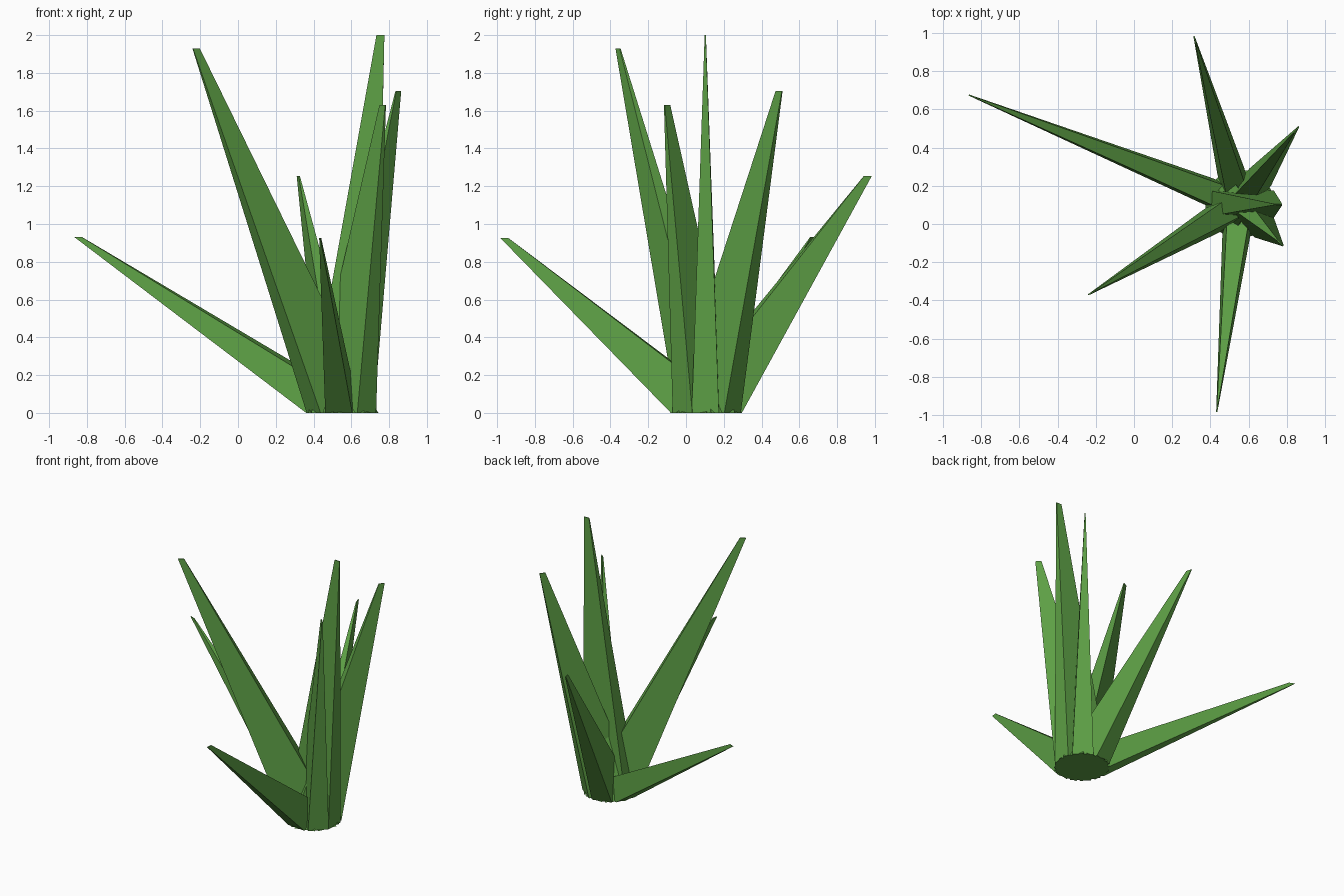
import bpy, bmesh
from mathutils import Vector

if "Cube" in bpy.data.objects:
    bpy.data.objects.remove(bpy.data.objects["Cube"])

green = bpy.data.materials.new("leaf_green")
green.diffuse_color = (0.11, 0.35, 0.06, 1)
green.use_nodes = True
green.node_tree.nodes["Principled BSDF"].inputs["Base Color"].default_value = green.diffuse_color

CENTRE = Vector((0.553, 0.105, 0))
BASE_HALF = (0.178, 0.072)   # radial, tangential
TIP_HALF = (0.021, 0.003)


def ring(bm, centre, direction, half):
    # horizontal rectangle aligned with the leaf's lean
    side = Vector((-direction.y, direction.x, 0))
    return [bm.verts.new(centre + direction * half[0] * a + side * half[1] * b)
            for a, b in ((-1, -1), (1, -1), (1, 1), (-1, 1))]


def leaf(name, tip):
    tip = Vector(tip)
    direction = tip - CENTRE
    direction.z = 0
    direction.normalize()
    bm = bmesh.new()
    low = ring(bm, CENTRE, direction, BASE_HALF)
    top = ring(bm, tip, direction, TIP_HALF)
    bm.faces.new(low[::-1])
    bm.faces.new(top)
    for i in range(4):
        j = (i + 1) % 4
        bm.faces.new((low[i], low[j], top[j], top[i]))
    bmesh.ops.recalc_face_normals(bm, faces=bm.faces)
    mesh = bpy.data.meshes.new(name)
    bm.to_mesh(mesh)
    bm.free()
    mesh.materials.append(green)
    bpy.context.collection.objects.link(bpy.data.objects.new(name, mesh))


# seven tapering leaves fanning out of one clump
tips = [(0.754, 0.102, 2.0), (0.849, 0.493, 1.705), (0.319, 0.963, 1.255),
        (-0.845, 0.667, 0.93), (-0.222, -0.36, 1.93), (0.435, -0.963, 0.927),
        (0.766, -0.10, 1.63)]
for n, tip in enumerate(tips, 1):
    leaf(f"leaf_{n}", tip)
